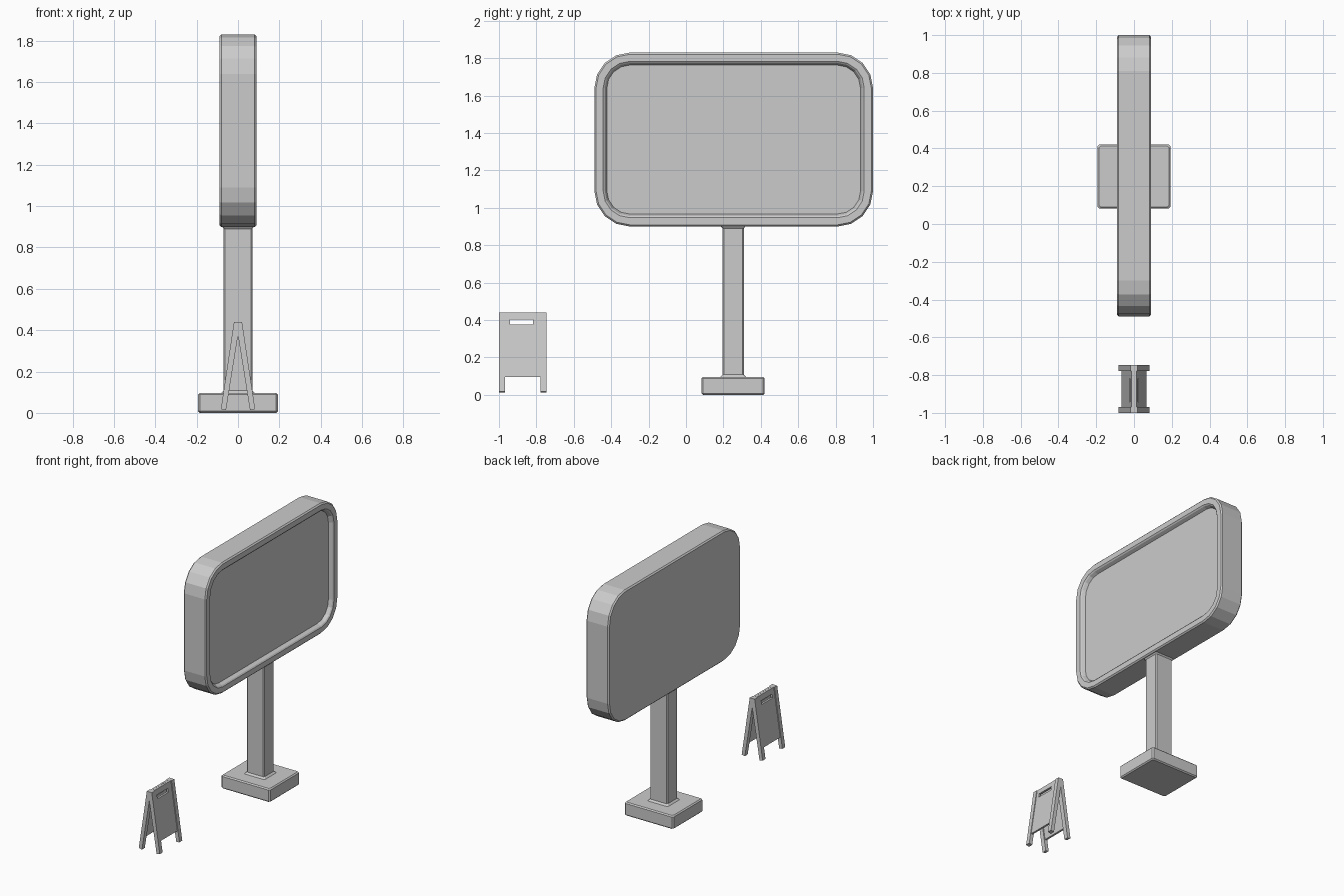
import bpy, bmesh, math

if "Cube" in bpy.data.objects:
    bpy.data.objects.remove(bpy.data.objects["Cube"])


def make_object(name, bm):
    bmesh.ops.recalc_face_normals(bm, faces=bm.faces)
    mesh = bpy.data.meshes.new(name)
    bm.to_mesh(mesh)
    bm.free()
    ob = bpy.data.objects.new(name, mesh)
    bpy.context.collection.objects.link(ob)
    return ob


def loft(name, rings):
    """Skin a stack of equal-length rings and cap both ends."""
    bm = bmesh.new()
    loops = [[bm.verts.new(p) for p in ring] for ring in rings]
    n = len(loops[0])
    for a, b in zip(loops, loops[1:]):
        for i in range(n):
            j = (i + 1) % n
            bm.faces.new((a[i], a[j], b[j], b[i]))
    bm.faces.new(loops[0][::-1])
    bm.faces.new(loops[-1])
    return make_object(name, bm)


def prism(name, profile, y0, y1):
    """Extrude an xz profile along y."""
    return loft(name, [[(x, y, z) for x, z in profile] for y in (y0, y1)])


# Sign board: rounded frame with a recessed display on the +x side
CY, CZ, HY, HZ, R, SEG = 0.255, 1.365, 0.745, 0.465, 0.19, 4


def rounded_ring(x, inset):
    pts = []
    for k, (sy, sz) in enumerate(((1, 1), (-1, 1), (-1, -1), (1, -1))):
        for s in range(SEG + 1):
            a = math.radians(90 * (k + s / SEG))
            pts.append((x, CY + sy * (HY - R) + (R - inset) * math.cos(a),
                        CZ + sz * (HZ - R) + (R - inset) * math.sin(a)))
    return pts


loft("sign_board", [rounded_ring(x, i) for x, i in (
    (-0.09, 0.009), (-0.081, 0), (0.081, 0), (0.09, 0.009),
    (0.09, 0.047), (0.083, 0.056), (0.06, 0.067))])


# Post and base: chamfered boxes with small flares at the post ends
def chamfer_ring(hx, hy, z, c):
    corners = ((hx, hy - c), (hx - c, hy), (c - hx, hy), (-hx, hy - c),
               (-hx, c - hy), (c - hx, -hy), (hx - c, -hy), (hx, c - hy))
    return [(x, 0.252 + y, z) for x, y in corners]


loft("post", [chamfer_ring(0.069 + f, 0.057 + f, z, 0.007) for z, f in (
    (0.09, 0.015), (0.095, 0.013), (0.108, 0), (0.89, 0), (0.902, 0.009), (0.92, 0.009))])
loft("post_base", [chamfer_ring(0.193 - f, 0.169 - f, z, 0.009) for z, f in (
    (0, 0.008), (0.008, 0), (0.088, 0), (0.096, 0.008))])

# Sandwich board: two A-shaped leg frames
Y0, Y1, TOP, LEG = -1.0, -0.746, 0.44, 0.032


def outer(z):
    return 0.0195 + 0.15 * (TOP - z)


half = [(outer(TOP), TOP), (outer(0.018), 0.018), (0.058, 0.013)]
a_frame = half + [(0, 0.375)] + [(-x, z) for x, z in reversed(half)]
prism("left_leg_frame", a_frame, Y0, Y0 + LEG)
prism("right_leg_frame", a_frame, Y1 - LEG, Y1)

# Slanted panels, each assembled around a hand slot
SLOT = ((-0.942, -0.818), (0.375, 0.402))
for side, s in (("front", 1), ("back", -1)):
    def slab(name, y0, y1, z0, z1):
        pts = [(outer(z0) - 0.005, z0), (outer(z1) - 0.005, z1),
               (max(0, outer(z1) - 0.019), z1), (max(0, outer(z0) - 0.019), z0)]
        prism(side + "_" + name, [(s * x, z) for x, z in pts], y0, y1)

    a, b = Y0 + LEG, Y1 - LEG
    slab("panel", a, b, 0.095, SLOT[1][0])
    slab("top_rail", a, b, SLOT[1][1], TOP)
    slab("slot_side_a", a, SLOT[0][0], *SLOT[1])
    slab("slot_side_b", SLOT[0][1], b, *SLOT[1])
